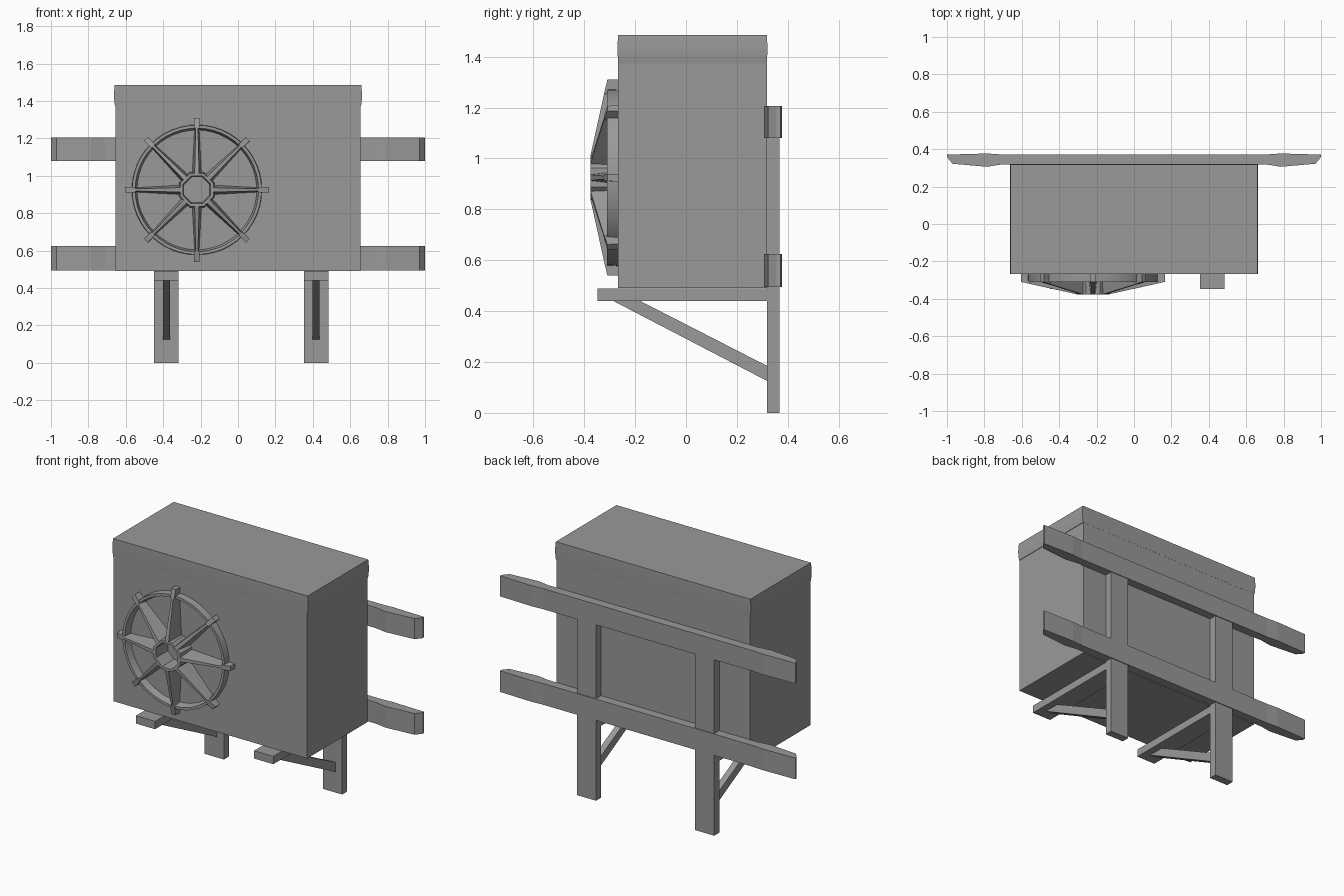
import bpy, bmesh
from math import cos, sin, pi
from mathutils import Matrix, Vector

if "Cube" in bpy.data.objects:
    bpy.data.objects.remove(bpy.data.objects["Cube"])

# Dark grey painted metal
grey = bpy.data.materials.new("dark_grey")
grey.diffuse_color = (0.32, 0.32, 0.32, 1)
grey.use_nodes = True
grey.node_tree.nodes["Principled BSDF"].inputs["Base Color"].default_value = grey.diffuse_color


def finish(name, bm, smooth=False):
    bmesh.ops.recalc_face_normals(bm, faces=bm.faces)
    me = bpy.data.meshes.new(name)
    bm.to_mesh(me)
    bm.free()
    me.materials.append(grey)
    ob = bpy.data.objects.new(name, me)
    bpy.context.collection.objects.link(ob)
    if smooth:
        bpy.ops.object.select_all(action='DESELECT')
        ob.select_set(True)
        bpy.context.view_layer.objects.active = ob
        bpy.ops.object.shade_smooth_by_angle(angle=pi / 6)
    return ob


def loft(bm, rings, closed=False):
    """Skin a list of equal-length point loops, capped unless closed."""
    rows = [[bm.verts.new(p) for p in r] for r in rings]
    n = len(rows[0])
    pairs = list(zip(rows, rows[1:])) + ([(rows[-1], rows[0])] if closed else [])
    for a, b in pairs:
        for i in range(n):
            j = (i + 1) % n
            bm.faces.new((a[i], a[j], b[j], b[i]))
    if not closed:
        bm.faces.new(rows[0])
        bm.faces.new(rows[-1])


def prism(name, outline, z0, z1):
    bm = bmesh.new()
    loft(bm, [[(x, y, z) for x, y in outline] for z in (z0, z1)])
    return finish(name, bm)


def rect(x0, x1, y0, y1, z):
    return [(x0, y0, z), (x1, y0, z), (x1, y1, z), (x0, y1, z)]


def box(name, x0, x1, y0, y1, z0, z1):
    return prism(name, [(x0, y0), (x1, y0), (x1, y1), (x0, y1)], z0, z1)


def tube(name, section, sides, turn=0.0):
    """Sweep a (radius, y) section around the fan axis."""
    bm = bmesh.new()
    loft(bm, [[(FX + r * cos(a), y, FZ + r * sin(a)) for r, y in section]
              for a in (turn + 2 * pi * i / sides for i in range(sides))], closed=True)
    return finish(name, bm, sides > 12)


W, FRONT, BACK, REAR = 0.655, -0.267, 0.318, 0.367
FX, FZ = -0.22, 0.925

# Cabinet
box("cabinet", -W, W, FRONT, BACK, 0.49, 1.376)

# Lid with slightly bulging sides
bm = bmesh.new()
loft(bm, [rect(-W - o, W + o, FRONT - o * 0.2, BACK + o * 0.2, z)
          for z, o in ((1.374, 0.003), (1.395, 0.006), (1.42, 0.008), (1.445, 0.008), (1.486, 0.004))])
finish("lid", bm, True)

# Fan guard: outer ring and octagonal hub, both splayed towards the back
tube("guard_ring", [(0.348, FRONT), (0.346, -0.31), (0.33, -0.31), (0.32, FRONT)], 48)
tube("guard_hub", [(0.102, FRONT), (0.096, -0.376), (0.08, -0.376), (0.074, FRONT)], 8, pi / 8)

# Fan guard spokes: ridged fins with a square tip
# (radius, front y, front half width, back half width)
stations = [(0.085, -0.376, 0.012, 0.025), (0.325, -0.323, 0.006, 0.012),
            (0.335, -0.321, 0.014, 0.015), (0.385, -0.309, 0.014, 0.015)]
bm = bmesh.new()
for k in range(8):
    turn = Matrix.Translation((FX, 0, FZ)) @ Matrix.Rotation(k * pi / 4, 4, 'Y')
    loft(bm, [[turn @ Vector(p) for p in
               ((-f, y, r), (f, y, r), (b, FRONT, r), (-b, FRONT, r))]
              for r, y, f, b in stations])
finish("guard_spokes", bm)

# Back rails: a long bar with a thicker, tapered piece at each end
bar = [(0.71, 0.372), (0.785, 0.377), (0.785, 0.306), (0.71, BACK)]
tip = [(0.785, 0.377), (1.0, 0.371), (0.998, 0.355), (0.97, 0.322), (0.785, 0.306)]
for name, z0, z1 in (("lower_rail", 0.495, 0.625), ("upper_rail", 1.08, 1.206)):
    prism(name, bar + [(-x, y) for x, y in reversed(bar)], z0, z1)
    for side, s in (("left", -1), ("right", 1)):
        prism(f"{name}_{side}_end", [(s * x, y) for x, y in tip], z0, z1)

# Wall brackets: post, arm and diagonal brace
for side, x in (("left", -0.383), ("right", 0.418)):
    box(side + "_post", x - 0.065, x + 0.065, BACK, REAR, 0, 1.08)
    box(side + "_arm", x - 0.065, x + 0.065, -0.348, BACK, 0.44, 0.488)
    bm = bmesh.new()
    loft(bm, [[(x + s, y, z) for y, z in
               ((-0.286, 0.44), (-0.18, 0.44), (BACK, 0.185), (BACK, 0.126))]
              for s in (-0.019, 0.019)])
    finish(side + "_brace", bm)
